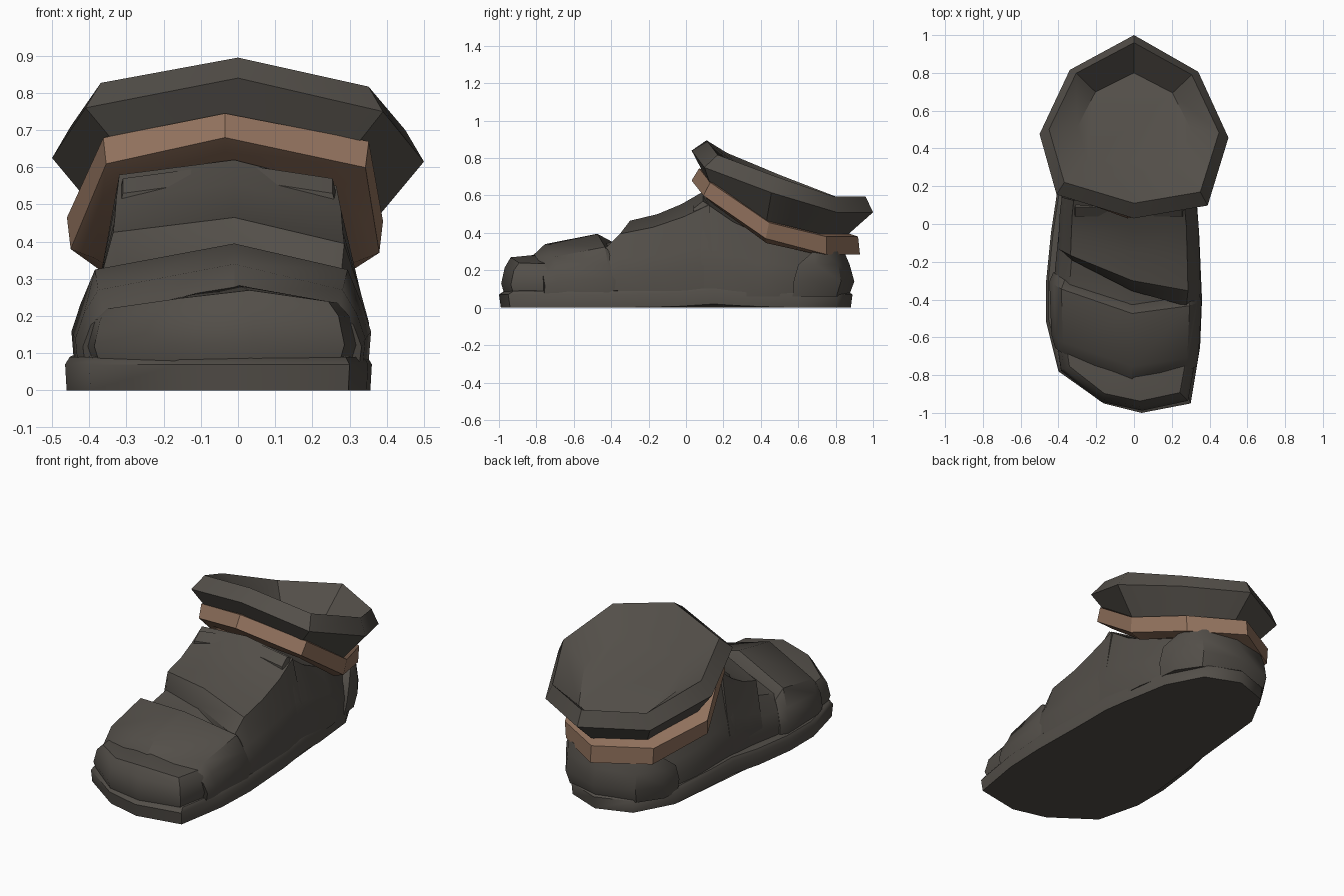
import bpy, bmesh, math

cube = bpy.data.objects.get("Cube")
if cube:
    bpy.data.objects.remove(cube, do_unlink=True)


def material(name, rgb):
    m = bpy.data.materials.new(name)
    m.use_nodes = True
    m.diffuse_color = (*rgb, 1)
    m.node_tree.nodes["Principled BSDF"].inputs["Base Color"].default_value = (*rgb, 1)
    return m


LEATHER = material("dark leather", (.086, .077, .066))
BROWN = material("brown leather", (.285, .168, .11))


def loft(name, rings, mat, angle=35):
    """Skin a stack of closed rings and cap both ends."""
    bm = bmesh.new()
    rows = [[bm.verts.new(p) for p in ring] for ring in rings]
    n = len(rows[0])
    for a, b in zip(rows, rows[1:]):
        for i in range(n):
            j = (i + 1) % n
            bm.faces.new((a[i], a[j], b[j], b[i]))
    bm.faces.new(rows[0])
    bm.faces.new(rows[-1])
    bmesh.ops.recalc_face_normals(bm, faces=bm.faces)
    mesh = bpy.data.meshes.new(name)
    bm.to_mesh(mesh)
    bm.free()
    mesh.materials.append(mat)
    obj = bpy.data.objects.new(name, mesh)
    bpy.context.collection.objects.link(obj)
    bpy.ops.object.select_all(action='DESELECT')
    obj.select_set(True)
    bpy.context.view_layer.objects.active = obj
    bpy.ops.object.shade_smooth_by_angle(angle=math.radians(angle))


def shell(name, sections, skews=(0, 0), bow=0, shoulder=.05, narrow=.8, tilt=0):
    """Arched upper piece; each section is (y, left edge, right edge, top)."""
    rings = []
    for i, (y, l, r, t) in enumerate(sections):
        k = i / (len(sections) - 1)
        skew = skews[0] * (1 - k) + skews[1] * k
        c, h = (l + r) / 2, (r - l) / 2
        base = .06
        mid = base + (t - base) * .45
        s = t - shoulder
        profile = [(-1, base), (-1.02, mid * .75), (-.96, mid + .02), (-narrow, s + tilt),
                   ((-.01 - c) / h, t),
                   (narrow, s - tilt), (.96, mid + .02), (1.02, mid * .75), (1, base)]
        rings.append([(c + u * h, y + skew * u * h + bow * u * u, z) for u, z in profile])
    loft(name, rings, LEATHER)


def tilted_ring(yf, yb, zf, zs, zb, w, cx=0, left=.82, right=.78, rise=.6):
    """Eight-sided ring sloping from front height to side to back height."""
    corner = zs + (zf - zs) * rise
    shape = [(0, -1, zf), (right, -.86, corner), (1, -.12, zs), (.68, .6, zb), (0, 1, zb),
             (-.68, .62, zb), (-1, -.08, zs + .01), (-left, -.74, corner + .01)]
    ym, h = (yf + yb) / 2, (yb - yf) / 2
    return [(cx + u * w, ym + v * h, z) for u, v, z in shape]


# Sole with a slightly raised arch and a bevelled lip
outline = [(.04, -1), (.30, -.95), (.35, -.65), (.36, -.4), (.345, -.05), (.33, .15),
           (.32, .3), (.28, .6), (.17, .81), (-.03, .89), (-.23, .82), (-.35, .6),
           (-.39, .3), (-.41, .15), (-.44, -.05), (-.465, -.3), (-.465, -.52),
           (-.40, -.78), (-.16, -.95)]


def sole_ring(z, inset, lift):
    k = 1 - inset
    return [(-.05 + (x + .05) * k, y * k, z + lift * max(0, 1 - abs(y - .15) / .3))
            for x, y in outline]


loft("sole", [sole_ring(0, .01, .02), sole_ring(.07, 0, .025), sole_ring(.09, .03, .025)],
     LEATHER, 48)


# Rounded toe cap
def toe_ring(z, grow, arch):
    plan = [(.31, -.6), (.305, -.76), (.275, -.925), (.04, -.975), (-.17, -.93),
            (-.375, -.77), (-.4, -.6)]
    return [(-.045 + (x + .045) * grow, -.6 + (y + .6) * grow,
             z - arch * abs(x - .02) / .35) for x, y in plan]


loft("toe_cap", [toe_ring(.06, .98, 0), toe_ring(.13, 1.035, .01), toe_ring(.215, .985, .02),
                 toe_ring(.272, .9, .045), toe_ring(.285, .55, .045)], LEATHER)

# Broad band behind the toe
shell("toe_band", [(-.82, -.41, .325, .275), (-.75, -.43, .335, .34),
                   (-.47, -.44, .35, .395), (-.42, -.42, .335, .34)], (-.13, -.13), .11, .07, .86)

# Recessed vamp between the bands
shell("vamp", [(-.6, -.42, .33, .33), (-.42, -.42, .335, .345),
               (-.3, -.41, .33, .38), (0, -.38, .32, .46)], (-.05, -.05), .05, .07)

# Diagonal instep strap rising to the ankle
shell("instep_strap", [(-.35, -.38, .335, .385), (-.295, -.395, .345, .465),
                       (-.15, -.39, .34, .50), (-.02, -.385, .335, .555),
                       (.09, -.375, .32, .62)], (-.4, 0), .05, .055, .84, .015)

# Ankle body narrowing to the heel
shell("ankle_body", [(.04, -.38, .325, .57), (.09, -.38, .325, .61), (.25, -.37, .32, .5),
                     (.42, -.36, .31, .42), (.65, -.31, .26, .34),
                     (.78, -.22, .16, .31)], (0, 0), 0, .04)


# Heel counter wrapped around the back
def heel_ring(z, front, back, w):
    shape = [(-1, 0), (-.96, .35), (-.68, .78), (0, 1), (.68, .78), (.96, .35), (1, 0)]
    return [(-.03 + u * w, front + v * (back - front), z) for u, v in shape]


loft("heel_counter", [heel_ring(.06, .57, .87, .315), heel_ring(.14, .575, .9, .33),
                      heel_ring(.23, .6, .875, .325), heel_ring(.3, .68, .845, .28)], LEATHER)


# Brown ankle ring
def cuff_ring(yf, yb, zf, zs, zb, w):
    return tilted_ring(yf, yb, zf, zs, zb, w, -.035, .77, .91, .74)


loft("ankle_ring", [cuff_ring(.1, .85, .62, .345, .285, .35),
                    cuff_ring(.03, .93, .68, .37, .285, .415),
                    cuff_ring(.07, .92, .745, .455, .38, .425),
                    cuff_ring(.12, .86, .73, .47, .40, .37)], BROWN, 25)

# Flared collar with a shallow hollow
loft("flared_collar", [tilted_ring(.085, .87, .735, .465, .395, .375),
                       tilted_ring(.03, 1, .84, .615, .51, .5),
                       tilted_ring(.11, .96, .895, .70, .595, .45),
                       tilted_ring(.27, .8, .765, .605, .465, .3)], LEATHER)
